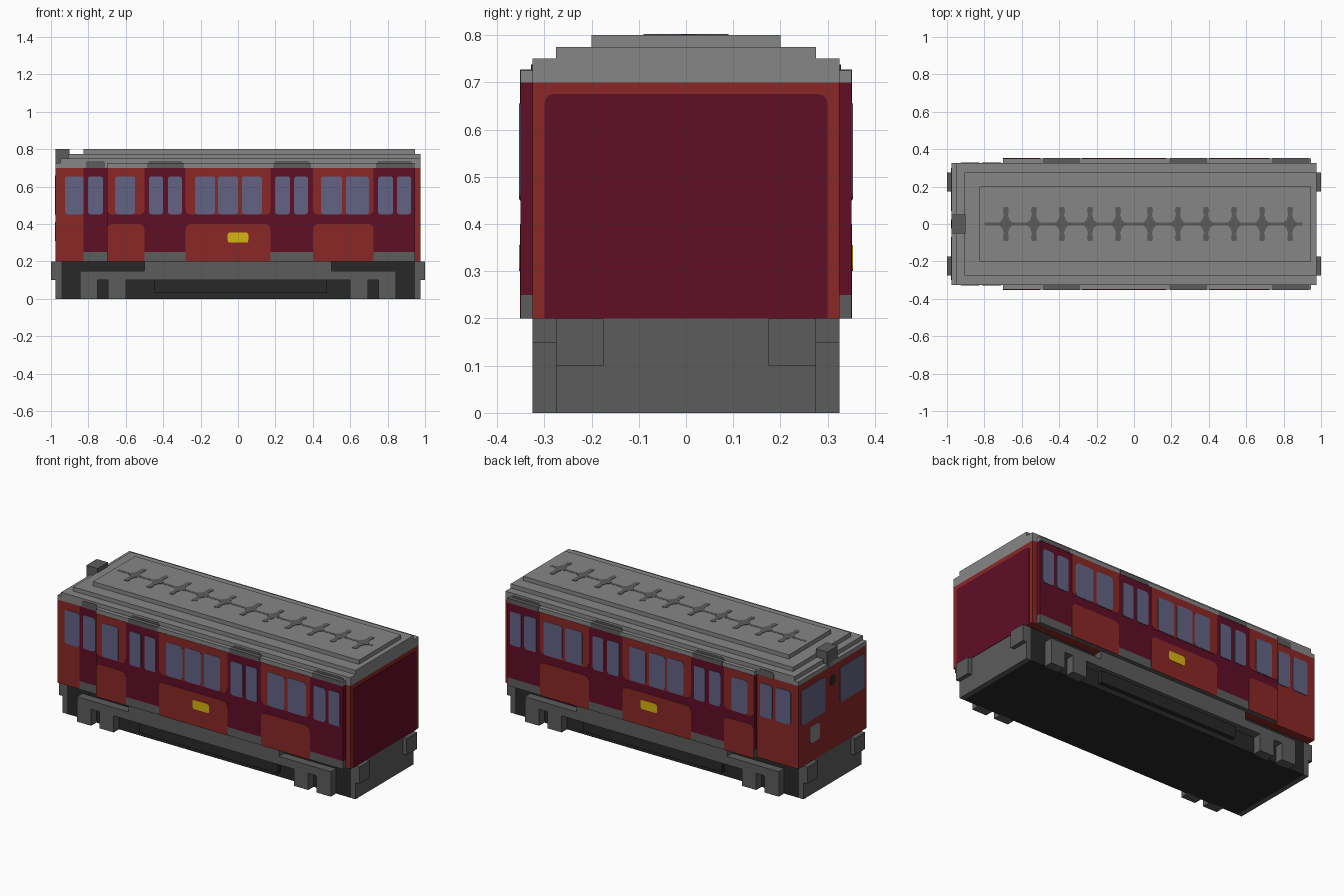
import bpy, bmesh, math
from mathutils import Vector

cube = bpy.data.objects.get("Cube")
if cube:
    bpy.data.objects.remove(cube, do_unlink=True)


def material(name, r, g, b):
    lin = [((c / 255 + 0.055) / 1.055) ** 2.4 for c in (r, g, b)] + [1.0]
    m = bpy.data.materials.new(name)
    m.use_nodes = True
    m.diffuse_color = lin
    bsdf = m.node_tree.nodes["Principled BSDF"]
    bsdf.inputs["Base Color"].default_value = lin
    bsdf.inputs["Roughness"].default_value = 0.8
    return m


RED = material("brick red", 138, 40, 38)
MAROON = material("maroon", 96, 14, 38)
ROOF = material("roof grey", 134, 134, 134)
DARK = material("chassis grey", 92, 92, 92)
BLACK = material("black", 40, 40, 40)
GLASS = material("window blue", 98, 98, 132)
YELLOW = material("yellow", 215, 180, 18)


def finish(name, bm, mat):
    bmesh.ops.recalc_face_normals(bm, faces=bm.faces)
    me = bpy.data.meshes.new(name)
    bm.to_mesh(me)
    bm.free()
    me.materials.append(mat)
    ob = bpy.data.objects.new(name, me)
    bpy.context.collection.objects.link(ob)
    return ob


def box(name, x, y, z, mat):
    """Box from (low, high) ranges on each axis."""
    bm = bmesh.new()
    bmesh.ops.create_cube(bm, size=1)
    for v in bm.verts:
        v.co = Vector([(r[0] + r[1]) / 2 + c * (r[1] - r[0]) for r, c in zip((x, y, z), v.co)])
    return finish(name, bm, mat)


def prism(name, pts, place, d0, d1, mat):
    """Extrude a 2D outline between depths d0 and d1; place maps (u, v, d) to 3D."""
    bm = bmesh.new()
    base = bm.faces.new([bm.verts.new(place(u, v, d0)) for u, v in pts])
    top = bmesh.ops.extrude_face_region(bm, geom=[base], use_keep_orig=True)["geom"]
    move = Vector(place(0, 0, d1)) - Vector(place(0, 0, d0))
    bmesh.ops.translate(bm, vec=move, verts=[g for g in top if isinstance(g, bmesh.types.BMVert)])
    return finish(name, bm, mat)


def rounded(u, v, radii):
    """Rectangle outline with a radius per corner: low-left, low-right, up-right, up-left."""
    pts = []
    corners = [(u[0], v[0], 1, 1), (u[1], v[0], -1, 1), (u[1], v[1], -1, -1), (u[0], v[1], 1, -1)]
    for i, (cu, cv, su, sv) in enumerate(corners):
        r = radii[i]
        if r == 0:
            pts.append((cu, cv))
            continue
        for k in range(4):
            a = math.pi + i * math.pi / 2 + k * math.pi / 6
            pts.append((cu + su * r + r * math.cos(a), cv + sv * r + r * math.sin(a)))
    return pts


def on_side(s):
    return lambda u, v, d: (u, s * d, v)


def on_end(s):
    return lambda u, v, d: (s * d, u, v)


def on_top(u, v, d):
    return (u, v, d)


# Underframe
box("underframe", (-0.945, 0.945), (-0.275, 0.275), (0, 0.2), BLACK)
for s, end in ((-1, "cab"), (1, "rear")):
    box(end + "_end_plate", sorted((s * 0.945, s * 0.975)), (-0.275, 0.275), (0, 0.2), DARK)
    for t in (-1, 1):
        box(end + "_buffer", sorted((s * 0.97, s * 1.0)), sorted((t * 0.175, t * 0.275)), (0.1, 0.2), DARK)

# Body core and roof tiers
box("body_core", (-0.975, 0.975), (-0.325, 0.325), (0.2, 0.7), RED)
box("roof_cab_lip", (-0.975, -0.9), (-0.325, 0.325), (0.7, 0.725), ROOF)
box("roof_lower_tier", (-0.95, 0.975), (-0.325, 0.325), (0.7, 0.75), ROOF)
box("roof_middle_tier", (-0.905, 0.975), (-0.275, 0.275), (0.75, 0.775), ROOF)
box("roof_upper_tier", (-0.825, 0.945), (-0.2, 0.2), (0.775, 0.8), ROOF)
box("headlamp_box", (-0.975, -0.9), (-0.05, 0.05), (0.7, 0.8), DARK)

# Roof ridge and ventilators
box("roof_ridge", (-0.8, 0.9), (-0.009, 0.009), (0.799, 0.801), DARK)
quarter = [(0.034, 0.009), (0.02, 0.022), (0.011, 0.05), (0.016, 0.07), (0.012, 0.09)]
star = (quarter + [(-x, y) for x, y in reversed(quarter)]
        + [(-x, -y) for x, y in quarter] + [(x, -y) for x, y in reversed(quarter)])
for cx in [s * (0.085 + 0.15 * i) for s in (-1, 1) for i in range(5)] + [0.835]:
    prism("roof_ventilator", [(cx + x, y) for x, y in star], on_top, 0.799, 0.802, DARK)

panels = [(-0.7, -0.5), (-0.28, 0.175), (0.4, 0.725)]
body_windows = [(-0.657, -0.55), (-0.476, -0.4), (-0.375, -0.3), (-0.23, -0.123), (-0.107, 0.0),
                (0.021, 0.128), (0.198, 0.278), (0.3, 0.374), (0.444, 0.556), (0.577, 0.7),
                (0.749, 0.829), (0.85, 0.925)]
cab_windows = [(-0.925, -0.825), (-0.802, -0.722)]
R = 0.028
for s, side in ((-1, "right_"), (1, "left_")):
    P = on_side(s)

    def slab(name, x, y, z, mat):
        box(side + name, x, sorted((s * y[0], s * y[1])), z, mat)

    # Raised side wall, skirt and gutter
    slab("wall", (-0.7, 0.945), (0.32, 0.35), (0.25, 0.7), MAROON)
    slab("skirt", (-0.7, 0.945), (0.32, 0.35), (0.2, 0.25), DARK)
    slab("gutter", (-0.7, 0.945), (0.32, 0.35), (0.7, 0.725), ROOF)

    # Red panels around the saloon windows and below them
    for x in panels:
        prism(side + "upper_panel", rounded(x, (0.45, 0.7), (R, R, 0, 0)), P, 0.349, 0.352, RED)
        prism(side + "lower_panel", rounded(x, (0.2, 0.4), (0.012, 0.012, R, R)), P, 0.349, 0.352, RED)

    # Cab door, on one side only
    if s < 0:
        slab("cab_door", (-0.825, -0.7), (0.32, 0.327), (0.25, 0.7), MAROON)
        slab("cab_door_sill", (-0.825, -0.7), (0.32, 0.327), (0.2, 0.25), DARK)

    # Windows and yellow badge plate
    for x in body_windows:
        prism(side + "window", rounded(x, (0.452, 0.655), (0.014,) * 4), P, 0.349, 0.354, GLASS)
    for x in cab_windows:
        prism(side + "cab_window", rounded(x, (0.452, 0.655), (0.014,) * 4), P, 0.324, 0.329, GLASS)
    prism(side + "badge", rounded((-0.055, 0.055), (0.3, 0.355), (0.012,) * 4), P, 0.349, 0.354, YELLOW)

    # Dark roof patches above the doors
    for x in ((-0.487, -0.29), (0.19, 0.39), (0.738, 0.938)):
        slab("door_patch", x, (0.32, 0.352), (0.7, 0.727), DARK)
        prism(side + "door_patch_top", rounded((x[0] + 0.008, x[1] - 0.008), (0.72, 0.738), (0, 0, 0.01, 0.01)),
              P, 0.324, 0.327, DARK)
    prism(side + "cab_door_patch", rounded((-0.812, -0.71), (0.7, 0.738), (0, 0, 0.012, 0.012)),
          P, 0.324, 0.328, DARK)

    # Running gear: side bar, axle boxes, step and equipment box
    slab("side_bar", (-0.845, 0.845), (0.27, 0.325), (0.1, 0.15), DARK)
    slab("step", (-0.5, 0.5), (0.27, 0.325), (0.15, 0.2), DARK)
    slab("equipment_box", (-0.45, 0.475), (0.27, 0.3), (0.03, 0.105), BLACK)
    for t in (-1, 1):
        for x in ((0.6, 0.695), (0.75, 0.845)):
            slab("axle_box", sorted((t * x[0], t * x[1])), (0.27, 0.325), (0, 0.1), DARK)

# Rear gangway panel
prism("rear_panel", rounded((-0.3, 0.3), (0.2, 0.675), (0, 0, 0.02, 0.02)), on_end(1), 0.974, 0.977, MAROON)

# Cab front: windows, lamp and tail light
for s in (-1, 1):
    prism("cab_front_window", rounded(sorted((s * 0.07, s * 0.3)), (0.45, 0.66), (0.018,) * 4),
          on_end(-1), 0.974, 0.978, GLASS)
prism("cab_lamp", rounded((-0.024, 0.024), (0.585, 0.645), (0.022,) * 4), on_end(-1), 0.974, 0.979, BLACK)
prism("cab_tail_light", rounded((0.125, 0.22), (0.31, 0.41), (0.02,) * 4), on_end(-1), 0.974, 0.979, ROOF)
